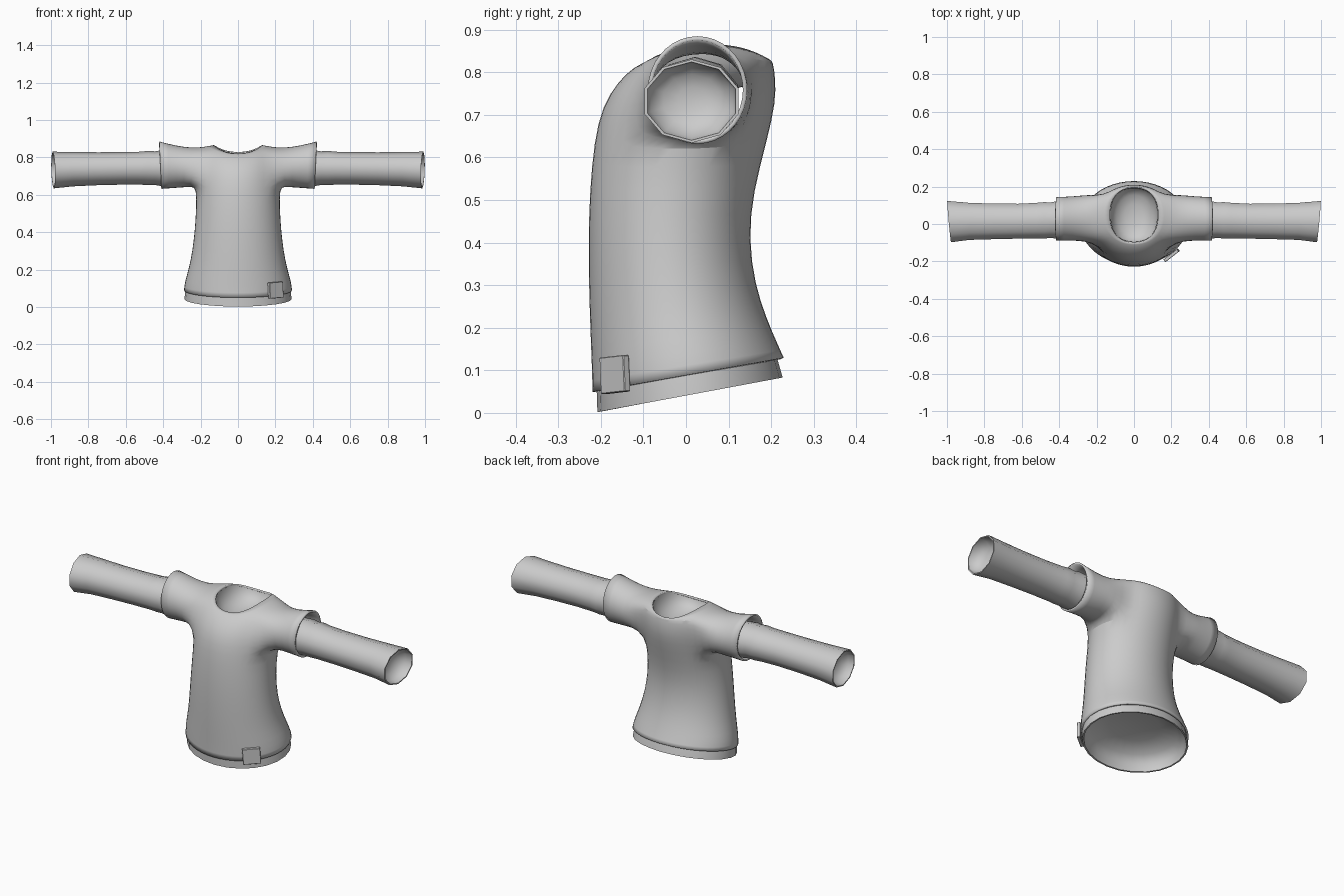
import bpy, bmesh
from math import sin, cos, pi, radians, copysign
from mathutils import Vector, Matrix

if "Cube" in bpy.data.objects:
    bpy.data.objects.remove(bpy.data.objects["Cube"])

cloth = bpy.data.materials.new("grey cloth")
cloth.use_nodes = True
GREY = (0.6, 0.6, 0.6, 1)
cloth.diffuse_color = GREY
cloth.node_tree.nodes["Principled BSDF"].inputs["Base Color"].default_value = GREY
SEGS = 24


def finish(name, bm, thickness=0, subdivide=0, angle=50):
    bmesh.ops.recalc_face_normals(bm, faces=bm.faces)
    mesh = bpy.data.meshes.new(name)
    bm.to_mesh(mesh)
    bm.free()
    obj = bpy.data.objects.new(name, mesh)
    bpy.context.collection.objects.link(obj)
    mesh.materials.append(cloth)
    if subdivide:
        mod = obj.modifiers.new("smooth_form", 'SUBSURF')
        mod.levels = mod.render_levels = subdivide
    if thickness:
        mod = obj.modifiers.new("cloth_thickness", 'SOLIDIFY')
        mod.thickness = thickness
        mod.offset = -1
    bpy.ops.object.select_all(action='DESELECT')
    obj.select_set(True)
    bpy.context.view_layer.objects.active = obj
    bpy.ops.object.shade_smooth_by_angle(angle=radians(angle))


def body_ring(bm, w, yf, zf, yb, zb, lift=0, power=1):
    """Slanted oval ring from its half width, front and back point; power < 1 squares it."""
    ring = []
    for i in range(SEGS):
        a = 2 * pi * i / SEGS
        s, c = (copysign(abs(v) ** power, v) for v in (sin(a), cos(a)))
        t = (1 - c) / 2
        z = zf + (zb - zf) * t + lift * sin(a) ** 2
        ring.append(bm.verts.new((w * s, yf + (yb - yf) * t, z)))
    return ring


def sleeve_ring(bm, side, n, x, yc, zc, ry, rz, lean_y=0, lean_z=0):
    """Oval ring around the arm axis, starting at the underside."""
    ring = []
    for k in range(n):
        p = 2 * pi * k / n
        y, z = ry * sin(p), -rz * cos(p)
        ring.append(bm.verts.new((side * (x + lean_y * y + lean_z * z), yc + y, zc + z)))
    return ring


def join(bm, a, b, skip=()):
    n = len(a)
    for i in range(n):
        if i not in skip:
            j = (i + 1) % n
            bm.faces.new((a[i], a[j], b[j], b[i]))


def loft(bm, rings):
    for a, b in zip(rings, rings[1:]):
        join(bm, a, b)


def close(bm, ring, offset):
    """Fan to a centre point."""
    centre = sum((v.co for v in ring), Vector()) / len(ring) + Vector(offset)
    tip = bm.verts.new(centre)
    for i, v in enumerate(ring):
        bm.faces.new((v, ring[(i + 1) % len(ring)], tip))


# Shirt: torso loft with a side opening bridged into each short sleeve
bm = bmesh.new()
torso = [body_ring(bm, *r) for r in (
    (.292, -.222, .049, .232, .130),
    (.288, -.223, .10, .216, .165),
    (.264, -.227, .20, .192, .22),
    (.246, -.230, .30, .164, .30),
    (.233, -.231, .41, .149, .41),
    (.226, -.228, .52, .160, .52),
    (.224, -.218, .637, .193, .642),
    (.226, -.199, .72, .213, .73),
    (.226, -.160, .78, .212, .785, .01),
    (.195, -.122, .812, .206, .824, .036, .92),
    (.131, -.101, .820, .199, .828, .042, .85))]
LOW, HIGH = 6, 9
openings = set(range(3, 9)) | set(range(15, 21))
for r, (a, b) in enumerate(zip(torso, torso[1:])):
    join(bm, a, b, openings if LOW <= r < HIGH else ())

for side in (1, -1):
    path = [(LOW, i) for i in range(3, 10)] + [(7, 9), (8, 9)]
    path += [(HIGH, i) for i in range(9, 2, -1)] + [(8, 3), (7, 3)]
    hole = [torso[r][i if side > 0 else SEGS - i] for r, i in path]
    # shift so that the first vertex is the middle of the underside
    hole = hole[3:] + hole[:3]
    sleeve = [sleeve_ring(bm, side, len(hole), *s) for s in (
        (.250, .031, .747, .127, .106),
        (.330, .030, .749, .119, .114),
        (.415, .027, .758, .119, .129, 0, .04))]
    loft(bm, [hole] + sleeve)
finish("shirt", bm, thickness=.010, subdivide=1)

# Neck lining: shallow bowl below the collar
bm = bmesh.new()
rings = [body_ring(bm, *r) for r in (
    (.127, -.097, .812, .194, .820, .042, .85),
    (.122, -.090, .790, .186, .796, .03, .88),
    (.095, -.062, .768, .155, .772, .012),
    (.050, -.010, .757, .105, .758))]
loft(bm, rings)
close(bm, rings[-1], (0, 0, -.002))
finish("neck_lining", bm, angle=80)

# Under layer hem: band below the shirt with a shallow hollow inside
bm = bmesh.new()
rings = [body_ring(bm, *r) for r in (
    (.274, -.212, .11, .200, .17),
    (.282, -.210, .06, .215, .125),
    (.286, -.208, .002, .227, .083),
    (.278, -.200, .003, .219, .083),
    (.270, -.198, .045, .208, .115),
    (.235, -.175, .085, .178, .145),
    (.140, -.105, .12, .108, .155))]
loft(bm, rings)
close(bm, rings[-1], (0, 0, .005))
finish("under_hem", bm)

# Long under sleeves with a hollow cuff
for side, label in ((1, "left"), (-1, "right")):
    bm = bmesh.new()
    rings = [sleeve_ring(bm, side, 10, *s) for s in (
        (.30, .028, .735, .100, .090),
        (.42, .022, .742, .104, .094),
        (.445, .020, .742, .100, .090),
        (.48, .020, .743, .102, .092),
        (.52, .018, .742, .100, .088),
        (.62, .015, .741, .098, .087),
        (.75, .014, .739, .100, .088),
        (.88, .014, .737, .104, .092),
        (.988, .013, .732, .116, .098, .09, .03),
        (.988, .013, .732, .109, .092, .09, .03),
        (.955, .014, .734, .101, .086, .06),
        (.93, .014, .735, .070, .060, .03),
        (.92, .014, .736, .035, .030))]
    loft(bm, rings)
    close(bm, rings[-1], (-side * .002, 0, 0))
    finish(label + "_under_sleeve", bm)

# Hem tag: thin plate over the shirt edge
bm = bmesh.new()
place = (Matrix.Translation((.201, -.167, .09)) @ Matrix.Rotation(radians(38), 4, 'Z')
         @ Matrix.Rotation(radians(-4), 4, 'Y') @ Matrix.Diagonal((.092, .018, .086, 1)))
bmesh.ops.create_cube(bm, size=1, matrix=place)
bmesh.ops.bevel(bm, geom=bm.edges[:], offset=.002, segments=1, affect='EDGES')
finish("hem_tag", bm, angle=30)
